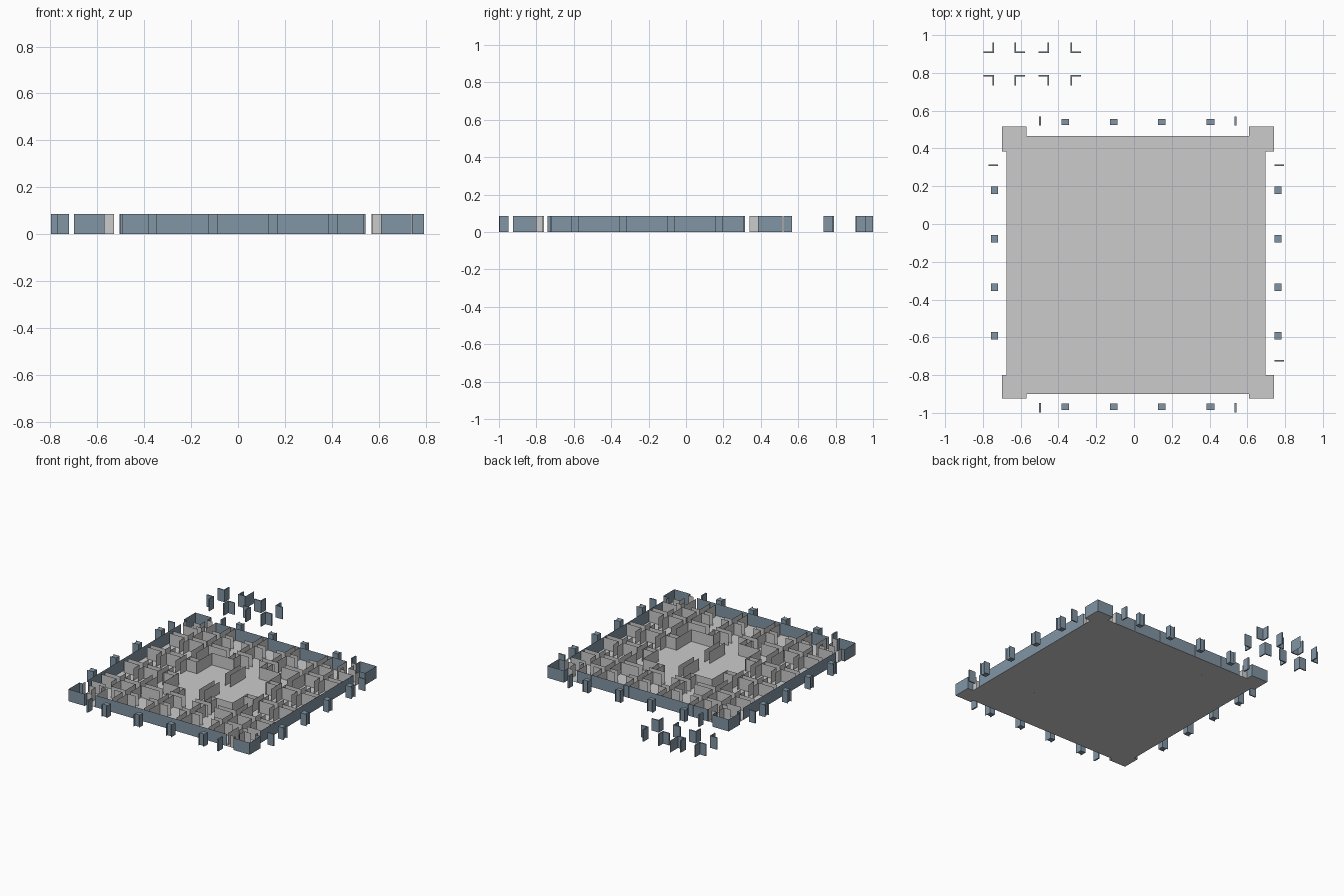
import bpy

if "Cube" in bpy.data.objects:
    bpy.data.objects.remove(bpy.data.objects["Cube"])

H = 0.086                      # wall height
CX, CY = 0.02, -0.207          # plan centre
BAYS = (-0.385, -0.128, 0.128, 0.385)

blue = bpy.data.materials.new("blue_grey")
blue.diffuse_color = (0.22, 0.30, 0.37, 1)
blue.use_nodes = True
blue.node_tree.nodes["Principled BSDF"].inputs["Base Color"].default_value = blue.diffuse_color


def mesh_object(name, verts, faces, mat=None):
    me = bpy.data.meshes.new(name)
    me.from_pydata(verts, [], faces)
    ob = bpy.data.objects.new(name, me)
    bpy.context.collection.objects.link(ob)
    if mat:
        me.materials.append(mat)
    return ob


def sheets(name, segs, mat=None):
    """Upright sheets over plan segments (x1, y1, x2, y2)."""
    v, f = [], []
    for x1, y1, x2, y2 in segs:
        n = len(v)
        v += [(x1, y1, 0), (x2, y2, 0), (x2, y2, H), (x1, y1, H)]
        f.append((n, n + 1, n + 2, n + 3))
    return mesh_object(name, v, f, mat)


def boxes(name, rects, mat=None):
    """Full height blocks over plan rectangles (x1, y1, x2, y2)."""
    v, f = [], []
    for x1, y1, x2, y2 in rects:
        n = len(v)
        for z in (0, H):
            v += [(x1, y1, z), (x2, y1, z), (x2, y2, z), (x1, y2, z)]
        f += [tuple(n + i for i in q) for q in
              ((3, 2, 1, 0), (4, 5, 6, 7), (0, 1, 5, 4),
               (1, 2, 6, 5), (2, 3, 7, 6), (3, 0, 4, 7))]
    return mesh_object(name, v, f, mat)


# Floor slab with four projecting corners
X0, x0, xa, xb, x1, X1 = -0.70, -0.675, -0.57, 0.61, 0.695, 0.74
Y0, y0, ya, yb, y1, Y1 = -0.925, -0.90, -0.80, 0.385, 0.465, 0.515
plan = [(X0, Y0), (xa, Y0), (xa, y0), (xb, y0), (xb, Y0),
        (X1, Y0), (X1, ya), (x1, ya), (x1, yb), (X1, yb),
        (X1, Y1), (xb, Y1), (xb, y1), (xa, y1), (xa, Y1),
        (X0, Y1), (X0, yb), (x0, yb), (x0, ya), (X0, ya)]
mesh_object("floor", [(x, y, 0) for x, y in plan], [tuple(range(20))])

# Corner tower walls follow the outline; the long sides get openings
tower = []
for i, p in enumerate(plan):
    if i not in (2, 7, 12, 17):
        tower.append((*p, *plan[(i + 1) % 20]))
sheets("corner_tower_walls", tower, blue)

outer, stubs = [], []
for y in (y0, y1):
    outer.append((-0.505, y, 0.542, y))
    stubs += [(xa, y, -0.53, y), (0.572, y, xb, y)]
for x in (x0, x1):
    outer.append((x, -0.74, x, 0.315))
    stubs += [(x, ya, x, -0.765), (x, 0.34, x, yb)]
sheets("outer_walls", outer, blue)

# Inner corners of the towers, with a doorway left open
for x, y, sx, sy in ((xa, ya, -1, -1), (xb, ya, 1, -1),
                     (xa, yb, -1, 1), (xb, yb, 1, 1)):
    stubs += [(x, y, x + 0.055 * sx, y), (x, y, x, y + 0.055 * sy),
              (x - 0.04 * sx, y - 0.04 * sy, x, y - 0.04 * sy),
              (x - 0.04 * sx, y - 0.04 * sy, x - 0.04 * sx, y)]
sheets("tower_inner_walls", stubs)


def rot4(segs):
    """Four turns of segments around the plan centre."""
    out = []
    for s in segs:
        a, b = s[:2], s[2:]
        for _ in range(4):
            out.append((CX + a[0], CY + a[1], CX + b[0], CY + b[1]))
            a, b = (-a[1], a[0]), (-b[1], b[0])
    return out


# Outer ring of rooms: paired partitions and broken corridor walls
ring = []
for p in BAYS:
    for s in (-0.02, 0.02):
        ring += [(p + s, -0.675, p + s, -0.555), (p + s, -0.52, p + s, -0.40)]
    for v in (-0.555, -0.52):
        ring += [(p - 0.085, v, p - 0.02, v), (p + 0.02, v, p + 0.085, v)]
for s in (-0.52, 0.52):
    ring += [(s, -0.675, s, -0.56), (s, -0.52, s * 0.9, -0.52)]
sheets("room_partitions", rot4(ring))

# Inner ring of rooms
inner = []
for p in BAYS[1:3]:
    for s in (-0.02, 0.02):
        inner.append((p + s, -0.36, p + s, -0.275))
for v in (-0.40, -0.36):
    inner += [(-0.36, v, -0.22, v), (-0.165, v, -0.04, v),
              (0.04, v, 0.165, v), (0.22, v, 0.36, v)]
inner += [(-0.275, -0.275, -0.10, -0.275), (0.10, -0.275, 0.275, -0.275)]
sheets("inner_room_walls", rot4(inner))

# Central courts
court = []
for sx in (-0.02, 0.02):
    court += [(CX + sx, CY - 0.235, CX + sx, CY - 0.06),
              (CX + sx, CY + 0.06, CX + sx, CY + 0.235)]
sheets("court_divider", court)

# Loose wall posts outside each edge: block plus two side flanges
posts, flanges, leaves = [], [], []
for p in BAYS:
    x, y = CX + p, CY + p
    for lo, hi, end in ((-0.985, -0.95, -1.0), (0.525, 0.555, 0.568)):
        posts.append((x - 0.02, lo, x + 0.02, hi))
        near = hi if end < 0 else lo
        flanges += [(x + s, near, x + s, end) for s in (-0.02, 0.02)]
    for lo, hi, end in ((-0.758, -0.72, -0.77), (0.745, 0.782, 0.793)):
        posts.append((lo, y - 0.02, hi, y + 0.02))
        near = hi if end < 0 else lo
        flanges += [(near, y + s, end, y + s) for s in (-0.02, 0.02)]
boxes("loose_posts", posts, blue)
sheets("loose_post_flanges", flanges, blue)

# Loose thin door leaves beside the openings
for x in (-0.498, 0.538):
    leaves += [(x - 0.005, -0.998, x + 0.005, -0.948),
               (x - 0.005, 0.522, x + 0.005, 0.568)]
for x, y in ((-0.745, 0.312), (0.768, 0.312), (0.768, -0.724)):
    leaves.append((x - 0.025, y - 0.004, x + 0.025, y + 0.004))
boxes("loose_door_leaves", leaves, blue)

# Two groups of four loose angle pieces
T, L = 0.008, 0.056
angles = []
for left, right in ((-0.742, -0.633), (-0.45, -0.337)):
    for x, sx in ((left, -1), (right, 1)):
        for y, sy in ((0.905, 1), (0.79, -1)):
            xs = sorted((x, x + L * sx))
            ys = sorted((y, y + L * sy))
            xt = sorted((x, x + T * sx))
            yt = sorted((y, y + T * sy))
            rest = sorted((y + T * sy, y + L * sy))
            angles += [(xs[0], yt[0], xs[1], yt[1]),
                       (xt[0], rest[0], xt[1], rest[1])]
boxes("loose_angle_pieces", angles, blue)
sheets("loose_panel", [(-0.575, 0.905, -0.575, 1.0)], blue)
